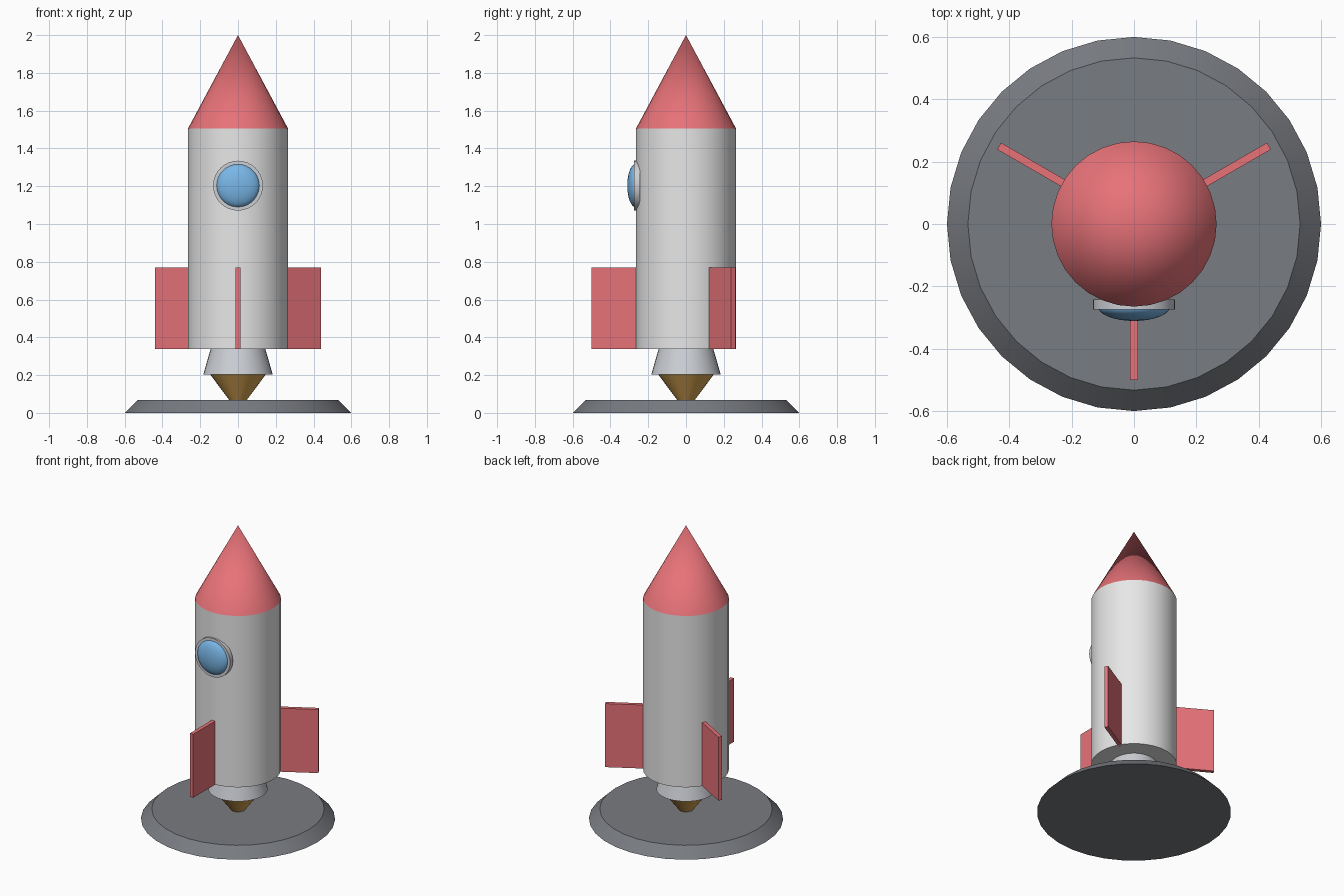
import bpy, math
from mathutils import Matrix

if "Cube" in bpy.data.objects:
    bpy.data.objects.remove(bpy.data.objects["Cube"])


def material(name, rgb):
    m = bpy.data.materials.new(name)
    m.diffuse_color = (*rgb, 1)
    m.use_nodes = True
    m.node_tree.nodes["Principled BSDF"].inputs["Base Color"].default_value = m.diffuse_color
    return m


HULL = material("light_grey", (0.80, 0.80, 0.80))
RED = material("red", (0.80, 0.17, 0.19))
STEEL = material("steel", (0.60, 0.62, 0.66))
GOLD = material("gold", (0.65, 0.36, 0.08))
SLATE = material("slate", (0.19, 0.20, 0.22))
BLUE = material("blue", (0.19, 0.47, 0.80))


def finish(name, verts, faces, mat, matrix=Matrix(), smooth=True):
    mesh = bpy.data.meshes.new(name)
    mesh.from_pydata([matrix @ v for v in map(lambda p: Matrix.Translation(p).translation, verts)], [], faces)
    mesh.materials.append(mat)
    obj = bpy.data.objects.new(name, mesh)
    bpy.context.collection.objects.link(obj)
    if smooth:
        bpy.ops.object.select_all(action='DESELECT')
        obj.select_set(True)
        bpy.context.view_layer.objects.active = obj
        bpy.ops.object.shade_smooth_by_angle(angle=math.radians(30))
    return obj


def lathe(name, profile, mat, n=32, matrix=Matrix()):
    """Revolve (radius, z) points, bottom to top, closing both ends."""
    verts, rings = [], []
    for r, z in profile:
        count = n if r > 0 else 1
        rings.append([len(verts) + i for i in range(count)])
        verts += [(r * math.sin(math.tau * i / n), -r * math.cos(math.tau * i / n), z)
                  for i in range(count)]
    faces = []
    for a, b in zip(rings, rings[1:]):
        for i in range(n):
            j = (i + 1) % n
            if len(a) == 1:
                faces.append((a[0], b[j], b[i]))
            elif len(b) == 1:
                faces.append((a[i], a[j], b[0]))
            else:
                faces.append((a[i], a[j], b[j], b[i]))
    if len(rings[0]) > 1:
        faces.append(rings[0][::-1])
    if len(rings[-1]) > 1:
        faces.append(rings[-1])
    return finish(name, verts, faces, mat, matrix)


# Launch pad, exhaust, nozzle, hull and nose
lathe("launch_pad", [(0.60, 0), (0.533, 0.067)], SLATE)
lathe("exhaust_cone", [(0.04, 0.06), (0.147, 0.203)], GOLD)
lathe("nozzle", [(0.184, 0.203), (0.145, 0.338)], STEEL)
lathe("hull", [(0.265, 0.337), (0.265, 1.505)], HULL)
lathe("nose_cone", [(0.265, 1.505), (0, 2.0)], RED)

# Porthole: rim disc and domed glass facing -y
facing = Matrix.Translation((0, 0, 1.203)) @ Matrix.Rotation(math.pi / 2, 4, 'X')
lathe("window_rim", [(0.132, 0.243), (0.132, 0.274)], STEEL, matrix=facing)
dome = [(0.115 * math.cos(i * math.pi / 16) if i < 8 else 0,
         0.266 + 0.045 * math.sin(i * math.pi / 16)) for i in range(9)]
lathe("window_glass", dome, BLUE, matrix=facing)

# Three radial fins
box_faces = [(0, 1, 3, 2), (4, 6, 7, 5), (0, 4, 5, 1), (2, 3, 7, 6), (0, 2, 6, 4), (1, 5, 7, 3)]
box = [(x, y, z) for x in (0.23, 0.50) for y in (-0.0125, 0.0125) for z in (0.337, 0.77)]
for k, deg in enumerate((-90, 30, 150)):
    finish(f"fin_{k + 1}", box, box_faces, RED,
           Matrix.Rotation(math.radians(deg), 4, 'Z'), smooth=False)
